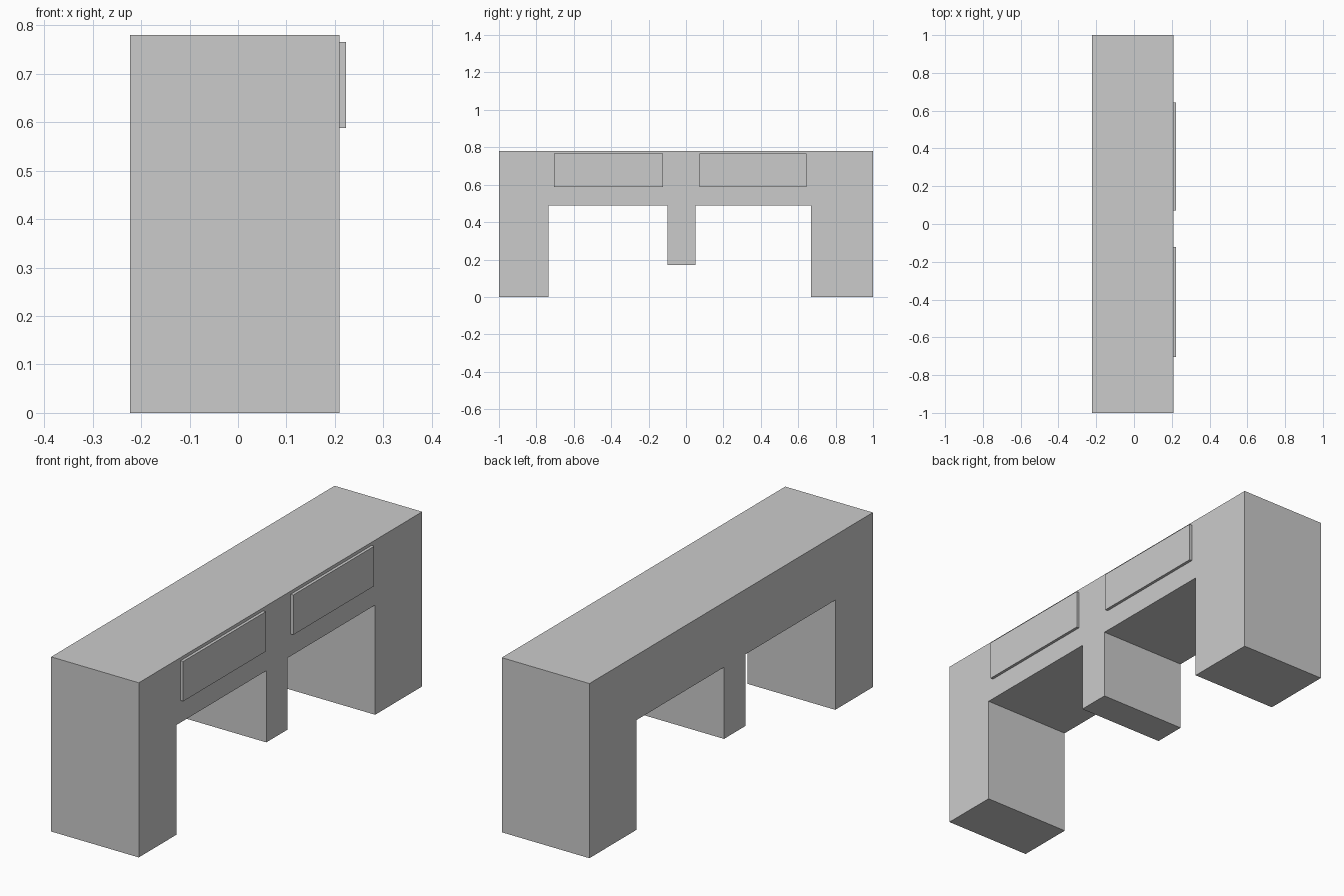
import bpy
import bmesh

cube = bpy.data.objects.get("Cube")
if cube:
    bpy.data.objects.remove(cube, do_unlink=True)

# Single plain grey
grey = bpy.data.materials.new("plain grey")
grey.use_nodes = True
colour = (0.6, 0.6, 0.6, 1)
grey.diffuse_color = colour
grey.node_tree.nodes["Principled BSDF"].inputs["Base Color"].default_value = colour


def extrude_profile(name, profile, x0, x1):
    """Extrude a closed (y, z) outline from x0 to x1."""
    bm = bmesh.new()
    face = bm.faces.new([bm.verts.new((x0, y, z)) for y, z in profile])
    result = bmesh.ops.extrude_face_region(bm, geom=[face])
    moved = [v for v in result["geom"] if isinstance(v, bmesh.types.BMVert)]
    bmesh.ops.translate(bm, verts=moved, vec=(x1 - x0, 0, 0))
    bmesh.ops.recalc_face_normals(bm, faces=bm.faces)
    mesh = bpy.data.meshes.new(name)
    bm.to_mesh(mesh)
    bm.free()
    mesh.materials.append(grey)
    obj = bpy.data.objects.new(name, mesh)
    bpy.context.collection.objects.link(obj)
    return obj


BACK, FACE, PANEL_FACE = -0.223, 0.21, 0.223
HEIGHT, ARCH = 0.78, 0.49

# Desk body: two end legs, a short middle leg and the deep top
extrude_profile("desk_body", [
    (-1, 0), (-0.735, 0), (-0.735, ARCH), (-0.1, ARCH), (-0.1, 0.17),
    (0.05, 0.17), (0.05, ARCH), (0.668, ARCH), (0.668, 0), (1, 0),
    (1, HEIGHT), (-1, HEIGHT)], BACK, FACE)

# Raised drawer fronts
for name, y0, y1 in (("front_drawer", -0.705, -0.122), ("rear_drawer", 0.072, 0.643)):
    extrude_profile(name, [(y0, 0.588), (y1, 0.588), (y1, 0.766), (y0, 0.766)],
                    FACE - 0.01, PANEL_FACE)
